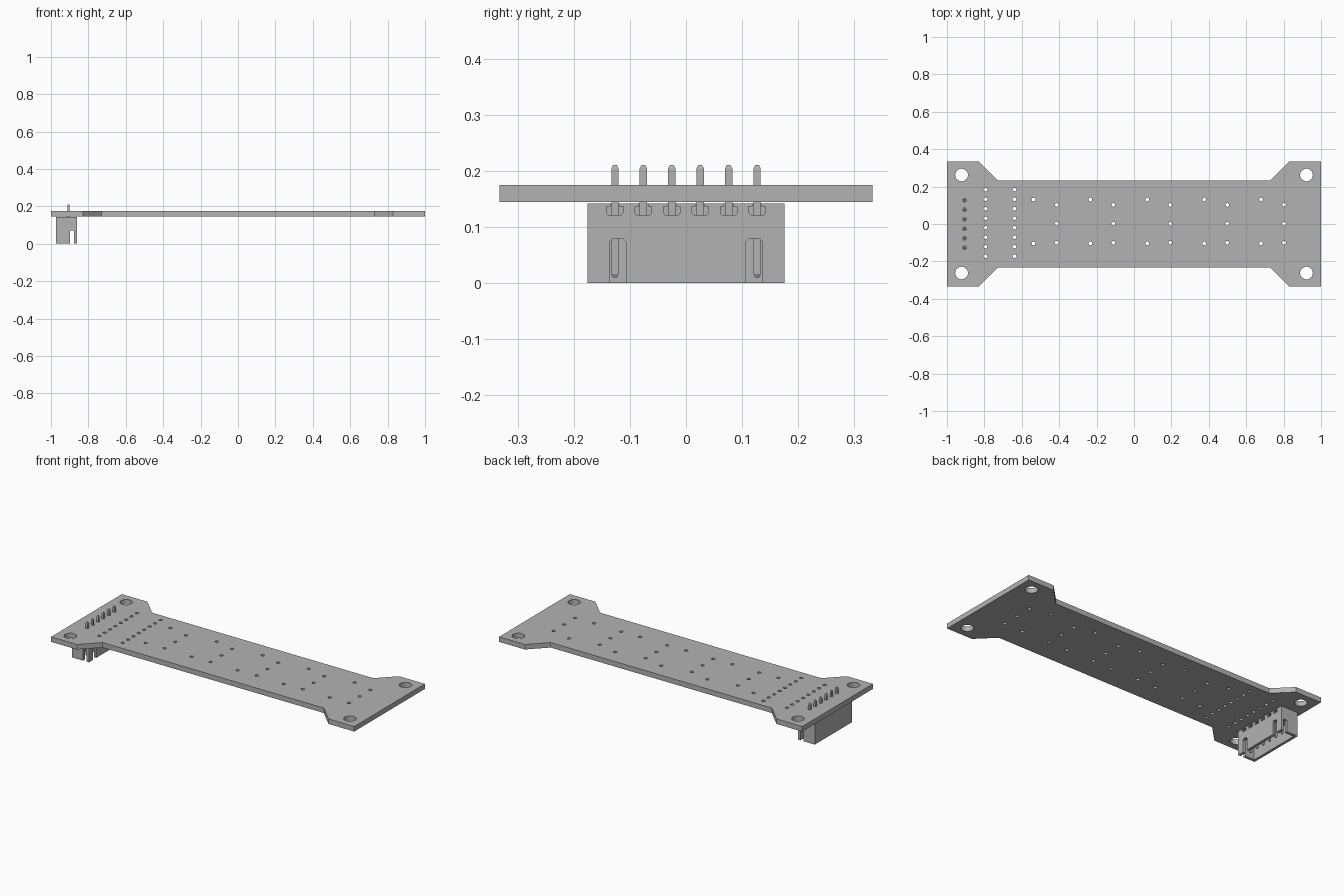
import bpy, bmesh
from mathutils import Matrix, Vector

if "Cube" in bpy.data.objects:
    bpy.data.objects.remove(bpy.data.objects["Cube"])

GREY = (0.45, 0.45, 0.45, 1)
mat = bpy.data.materials.new("plain grey")
mat.use_nodes = True
mat.diffuse_color = GREY
mat.node_tree.nodes["Principled BSDF"].inputs["Base Color"].default_value = GREY


def make(name, bm):
    bmesh.ops.recalc_face_normals(bm, faces=bm.faces)
    mesh = bpy.data.meshes.new(name)
    bm.to_mesh(mesh)
    bm.free()
    mesh.materials.append(mat)
    ob = bpy.data.objects.new(name, mesh)
    bpy.context.collection.objects.link(ob)
    return ob


def add_box(bm, x0, x1, y0, y1, z0, z1):
    m = Matrix.Translation(((x0 + x1) / 2, (y0 + y1) / 2, (z0 + z1) / 2))
    m = m @ Matrix.Diagonal((x1 - x0, y1 - y0, z1 - z0, 1))
    return bmesh.ops.create_cube(bm, size=1, matrix=m)["verts"]


def add_drill(bm, x, y, r, sides):
    bmesh.ops.create_cone(bm, cap_ends=True, segments=sides, radius1=r, radius2=r,
                          depth=0.1, matrix=Matrix.Translation((x, y, 0.16)))


def add_prism(bm, points, push):
    face = bm.faces.new([bm.verts.new(p) for p in points])
    new = bmesh.ops.extrude_face_region(bm, geom=[face])["geom"]
    bmesh.ops.translate(bm, vec=Vector(push),
                        verts=[v for v in new if isinstance(v, bmesh.types.BMVert)])


def cut(ob, bm):
    cutter = make("cutter", bm)
    cutter.hide_render = True
    mod = ob.modifiers.new("cut", "BOOLEAN")
    mod.operation, mod.solver, mod.object = "DIFFERENCE", "EXACT", cutter
    bpy.context.view_layer.objects.active = ob
    bpy.ops.object.modifier_apply(modifier=mod.name)
    bpy.data.objects.remove(cutter)


PITCH = 0.0508
PIN_X = -0.906
pin_ys = [(i - 2.5) * PITCH for i in range(6)]

# Circuit board: one quarter of the outline mirrored around
quarter = [(1, 0.333), (0.83, 0.333), (0.73, 0.233)]
half = quarter + [(-x, y) for x, y in reversed(quarter)]
outline = half + [(x, -y) for x, y in reversed(half)]
bm = bmesh.new()
add_prism(bm, [(x, y, 0.145) for x, y in outline], (0, 0, 0.03))
board = make("board", bm)

# Mounting holes, header rows, pin holes and repeated component holes
bm = bmesh.new()
for x in (-0.922, 0.922):
    for y in (-0.262, 0.262):
        add_drill(bm, x, y, 0.034, 32)
small = [(x, (i - 3.5) * PITCH + 0.005) for x in (-0.794, -0.639) for i in range(8)]
for i in range(5):
    step = i * 0.304
    small += [(-0.537 + step, y) for y in (0.131, -0.104)]
    small += [(-0.414 + step, y) for y in (0.102, 0.001, -0.1)]
small += [(PIN_X, y) for y in pin_ys]
for x, y in small:
    add_drill(bm, x, y, 0.01, 16)
cut(board, bm)

# Connector shroud, open underneath
X0, X1, HALF, TOP, WALL = -0.973, -0.861, 0.176, 0.142, 0.016
bm = bmesh.new()
add_box(bm, X0, X1, -HALF, HALF, 0, TOP)
shroud = make("connector_shroud", bm)

bm = bmesh.new()
add_box(bm, X0 + WALL, X1 - WALL, WALL - HALF, HALF - WALL, -0.05, 0.1)
cut(shroud, bm)

# Slots through both end walls beside the keyed wall
bm = bmesh.new()
add_box(bm, -0.898, X1 - WALL, -0.3, 0.3, -0.05, 0.07)
cut(shroud, bm)

# Two round-topped slots in the keyed wall
bm = bmesh.new()
for s in (-1, 1):
    profile = [(0.106, -0.05), (0.106, 0.073), (0.113, 0.08),
               (0.13, 0.08), (0.137, 0.073), (0.137, -0.05)]
    add_prism(bm, [(X1 - WALL - 0.01, s * y, z) for y, z in profile], (0.05, 0, 0))
cut(shroud, bm)

# Chamfered notches around each pin at the base of the keyed wall
bm = bmesh.new()
for y in pin_ys:
    profile = [(-0.015, 0.126), (-0.012, 0.122), (0.012, 0.122), (0.015, 0.126),
               (0.015, 0.137), (0.008, 0.137), (0.008, 0.16),
               (-0.008, 0.16), (-0.008, 0.137), (-0.015, 0.137)]
    add_prism(bm, [(PIN_X - 0.012, y + dy, z) for dy, z in profile], (0.1, 0, 0))
cut(shroud, bm)

# Square pins with tapered tips
W = 0.0064
for i, y in enumerate(pin_ys):
    bm = bmesh.new()
    verts = add_box(bm, PIN_X - W, PIN_X + W, y - W, y + W, 0.016, 0.205)
    for v in verts:
        v.co.z = round(v.co.z, 4)
    for up in (1, -1):
        face = max(bm.faces, key=lambda f: up * f.calc_center_median().z)
        new = bmesh.ops.extrude_face_region(bm, geom=[face])["geom"]
        tip = [v for v in new if isinstance(v, bmesh.types.BMVert)]
        bmesh.ops.delete(bm, geom=[face], context="FACES_ONLY")
        for v in tip:
            v.co.x = PIN_X + (v.co.x - PIN_X) * 0.5
            v.co.y = y + (v.co.y - y) * 0.5
            v.co.z += up * 0.006
    make(f"pin_{i + 1}", bm)
